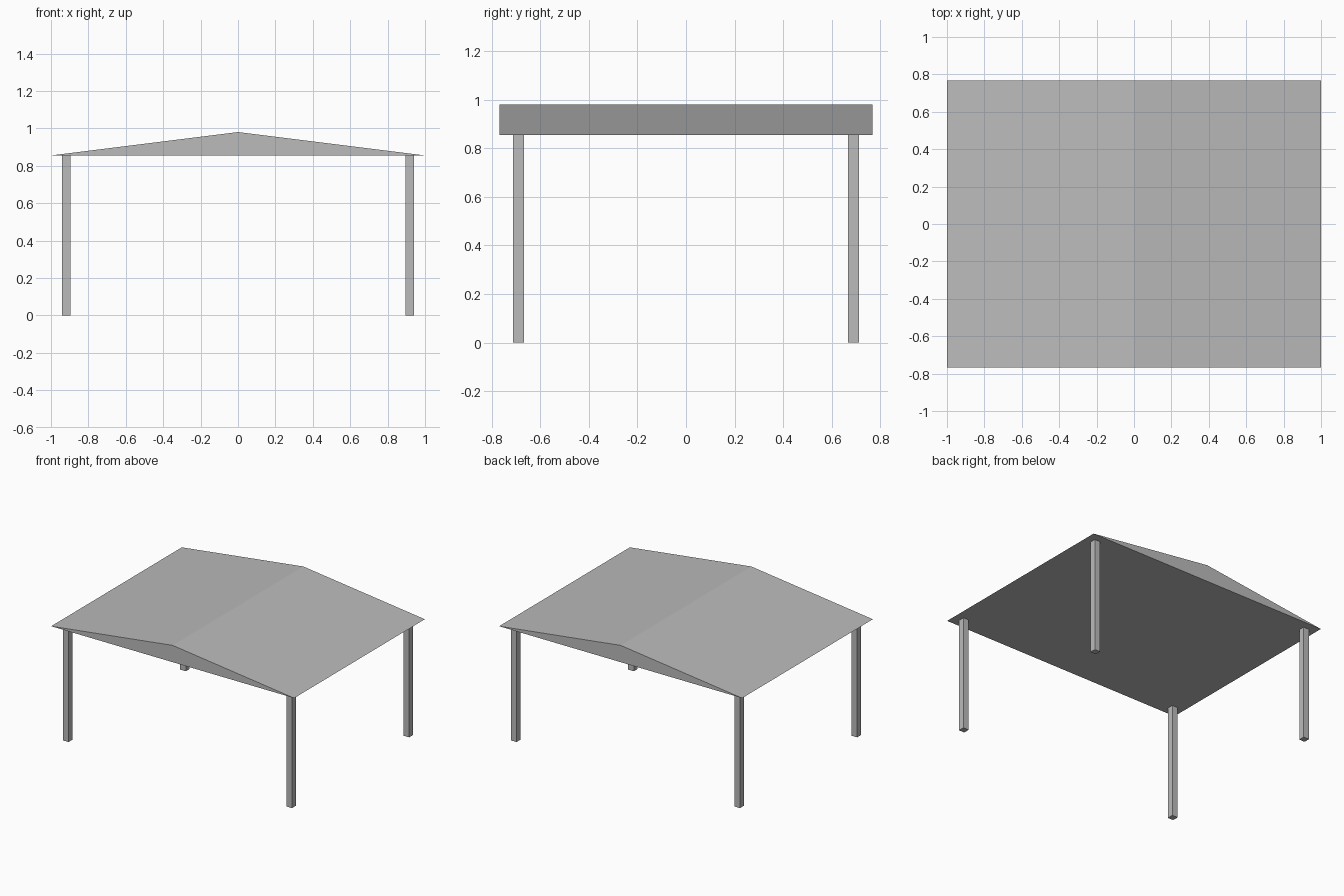
import bpy
import bmesh

cube = bpy.data.objects.get("Cube")
if cube:
    bpy.data.objects.remove(cube, do_unlink=True)

EAVE_Z, RIDGE_Z = 0.855, 0.98
HALF_X, HALF_Y = 1.0, 0.768
POST_X, POST_Y, POST_W = 0.919, 0.689, 0.046

grey = bpy.data.materials.new("plain grey")
grey.use_nodes = True
colour = (0.5, 0.5, 0.5, 1)
grey.diffuse_color = colour
grey.node_tree.nodes["Principled BSDF"].inputs["Base Color"].default_value = colour


def add_object(name, bm):
    bmesh.ops.recalc_face_normals(bm, faces=bm.faces)
    mesh = bpy.data.meshes.new(name)
    bm.to_mesh(mesh)
    bm.free()
    mesh.materials.append(grey)
    obj = bpy.data.objects.new(name, mesh)
    bpy.context.collection.objects.link(obj)
    return obj


# Roof: a shallow gable profile extruded from front to back
bm = bmesh.new()
profile = [(-HALF_X, EAVE_Z), (HALF_X, EAVE_Z), (0, RIDGE_Z)]
gable = bm.faces.new([bm.verts.new((x, -HALF_Y, z)) for x, z in profile])
extruded = bmesh.ops.extrude_face_region(bm, geom=[gable], use_keep_orig=True)
back = [v for v in extruded["geom"] if isinstance(v, bmesh.types.BMVert)]
bmesh.ops.translate(bm, verts=back, vec=(0, 2 * HALF_Y, 0))
add_object("roof", bm)

# Four square posts, one near each corner
for end, sy in (("front", -1), ("back", 1)):
    for side, sx in (("right", -1), ("left", 1)):
        bm = bmesh.new()
        bmesh.ops.create_cube(bm, size=1)
        bmesh.ops.scale(bm, verts=bm.verts, vec=(POST_W, POST_W, EAVE_Z))
        bmesh.ops.translate(bm, verts=bm.verts, vec=(0, 0, EAVE_Z / 2))
        post = add_object(f"{end}_{side}_post", bm)
        post.location = (sx * POST_X, sy * POST_Y, 0)
